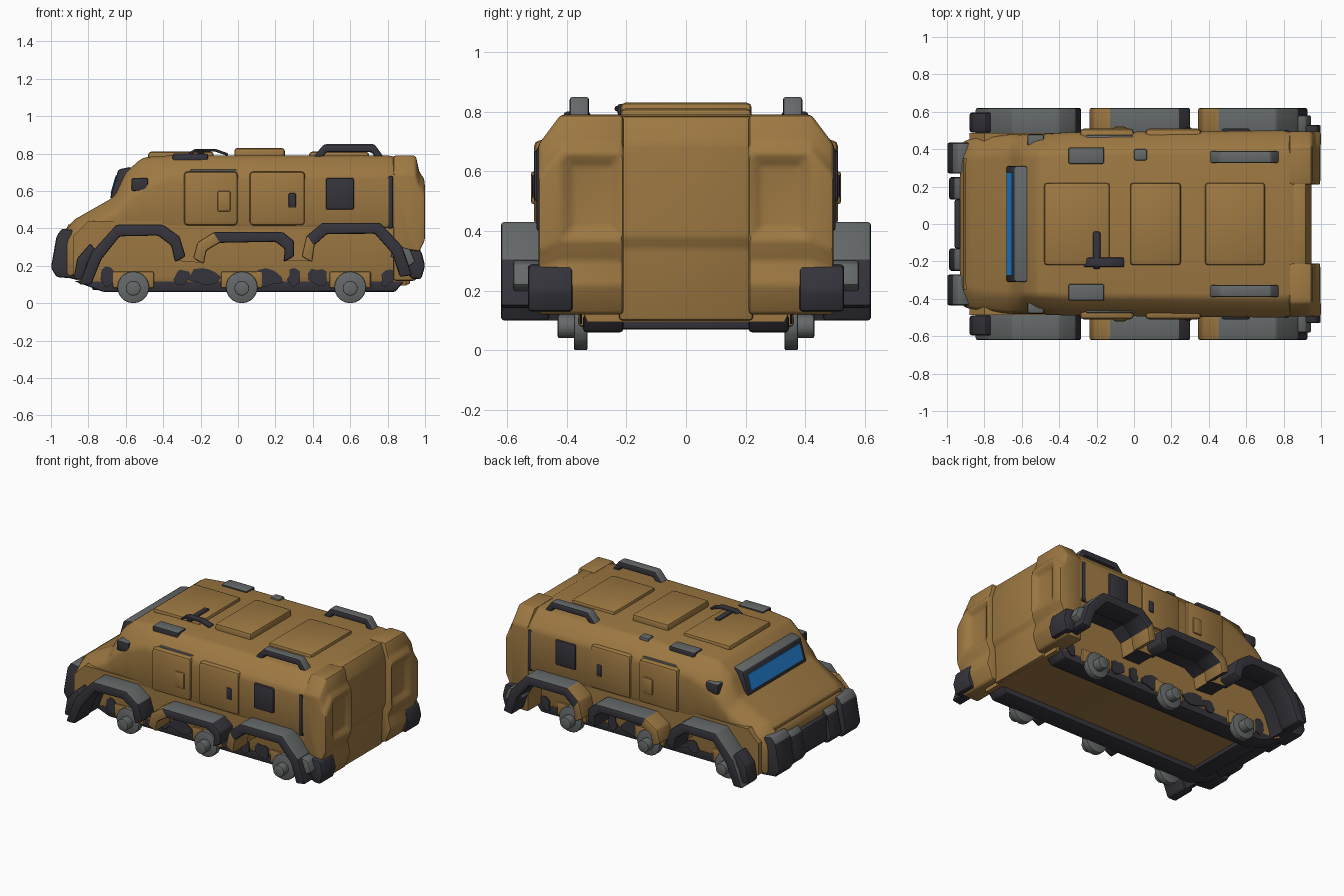
import bpy, bmesh, math, random
from mathutils import Vector

random.seed(4)
if "Cube" in bpy.data.objects:
    bpy.data.objects.remove(bpy.data.objects["Cube"])


def material(name, *rgb):
    m = bpy.data.materials.new(name)
    m.use_nodes = True
    m.diffuse_color = (*rgb, 1)
    m.node_tree.nodes["Principled BSDF"].inputs["Base Color"].default_value = (*rgb, 1)
    return m


MATS = [material("desert_tan", 0.34, 0.19, 0.055), material("dark_trim", 0.036, 0.034, 0.044),
        material("worn_grey", 0.13, 0.14, 0.14), material("blue_glass", 0.02, 0.27, 0.78)]
TAN, DARK, GREY, BLUE = range(len(MATS))


def grey_top(c, n):
    return GREY if n.z > 0.35 else DARK


def dark_below(c, n):
    return DARK if n.z < -0.3 else TAN


def loft(name, rings, paint=TAN, bevel=0.0, mirror=False, dent=None):
    """Skin closed rings of points, cap both ends, colour faces by rule, soften edges."""
    bm = bmesh.new()
    for side in ((1, -1) if mirror else (1,)):
        verts = [[bm.verts.new((x, y * side, z)) for x, y, z in ring] for ring in rings]
        count = len(verts[0])
        for a, b in zip(verts, verts[1:]):
            for i in range(count):
                j = (i + 1) % count
                bm.faces.new((a[i], a[j], b[j], b[i]))
        bm.faces.new(verts[0])
        bm.faces.new(verts[-1])
    bmesh.ops.recalc_face_normals(bm, faces=bm.faces[:])
    if dent:
        picked = [f for f in bm.faces if dent(f)]
        bmesh.ops.inset_individual(bm, faces=picked, thickness=0.06, depth=-0.03)
    bm.normal_update()
    for f in bm.faces:
        f.material_index = paint(f.calc_center_median(), f.normal) if callable(paint) else paint
    if bevel:
        edges = [e for e in bm.edges if e.calc_face_angle(0) > 0.3]
        bmesh.ops.bevel(bm, geom=edges, offset=bevel, segments=2, profile=0.5,
                        affect='EDGES', clamp_overlap=True, material=-1)
    mesh = bpy.data.meshes.new(name)
    bm.to_mesh(mesh)
    bm.free()
    for m in MATS:
        mesh.materials.append(m)
    ob = bpy.data.objects.new(name, mesh)
    bpy.context.collection.objects.link(ob)
    bpy.ops.object.select_all(action='DESELECT')
    ob.select_set(True)
    bpy.context.view_layer.objects.active = ob
    bpy.ops.object.shade_smooth_by_angle(angle=math.radians(35))


def prism(name, outline, depth, paint=TAN, bevel=0.012, mirror=True):
    """Extrude an x-z outline across the y range given by depth."""
    loft(name, [[(x, y, z) for x, z in outline] for y in depth], paint, bevel, mirror)


def box(name, across, depth, height, paint=TAN, bevel=0.01, mirror=True):
    (left, right), (low, high) = across, height
    prism(name, [(left, low), (right, low), (right, high), (left, high)], depth, paint, bevel, mirror)


def toward(point, centre, distance):
    p = Vector(point)
    return p + (Vector(centre) - p).normalized() * distance


def ribbon(name, path, centre, thick, depth, paint, mirror=True):
    """Bent strip: the path is its outer edge, thickened toward a centre."""
    near, far = depth
    rings = []
    for p in path:
        q = toward(p, centre, thick)
        rings.append([(p[0], near, p[1]), (p[0], far, p[1]), (q.x, far, q.y), (q.x, near, q.y)])
    loft(name, rings, paint, 0.01, mirror)


def round_outline(x, z, rx, rz, count, rough=0.0):
    points = []
    for i in range(count):
        angle, k = i * math.tau / count, 1 - random.uniform(0, rough)
        points.append((x + rx * k * math.cos(angle), z + rz * k * math.sin(angle)))
    return points


def arch(front_foot, front_top, rear_top, rear_foot):
    """Wheel arch path whose legs bow outward a little."""
    legs = [toward(Vector(foot).lerp(top, 0.5), (wheel, 0.1), -0.035)
            for foot, top, wheel in ((front_foot, front_top, rear_top[0]), (rear_foot, rear_top, front_top[0]))]
    return [front_foot, legs[0], front_top, rear_top, legs[1], rear_foot]


# Upper hull stations: x, shoulder height, roof height, half width
stations = [(-0.93, 0.32, 0.39, 0.43), (-0.87, 0.39, 0.45, 0.46), (-0.66, 0.49, 0.57, 0.48), (-0.6, 0.55, 0.7, 0.48),
            (-0.51, 0.62, 0.78, 0.48), (-0.36, 0.68, 0.79, 0.49), (0.8, 0.69, 0.79, 0.5), (0.92, 0.67, 0.77, 0.48)]
rings = []
for x, shoulder, roof, wide in stations:
    half = [(wide, 0.14 if x < -0.8 else 0.4), (wide, shoulder), (wide - 0.1, roof)]
    rings.append([(x, y, z) for y, z in half] + [(x, -y, z) for y, z in reversed(half)])
loft("upper_hull", rings, dark_below, 0.025)

# Wheel positions and the arches over them
WHEELS = (-0.56, 0.02, 0.6)
ARCHES = [arch((-0.85, 0.1), (-0.65, 0.42), (-0.4, 0.42), (-0.28, 0.25)),
          arch((-0.24, 0.24), (-0.13, 0.38), (0.24, 0.38), (0.3, 0.25)),
          arch((0.34, 0.25), (0.45, 0.43), (0.76, 0.43), (0.93, 0.15))]

# Side skirts, notched by the same arches
skirt = [(-0.88, 0.15), (-0.88, 0.36), (-0.8, 0.44), (0.94, 0.44), (0.94, 0.18)]
for wheel, path in reversed(list(zip(WHEELS, ARCHES))):
    skirt += [toward(p, (wheel, 0.1), 0.05) for p in reversed(path)]
prism("side_skirt", skirt, (0.33, 0.487), dark_below, 0)

# Fenders
def middle_paint(c, n):
    if c.x < -0.13 and n.z > -0.3:
        return TAN
    return grey_top(c, n) if c.x < 0.25 else DARK


def rear_paint(c, n):
    return TAN if c.x < 0.43 and (n.z > 0.1 or c.z < 0.29) else grey_top(c, n)


for name, path, wheel, paint in zip(("front_fender", "middle_fender", "rear_fender"), ARCHES, WHEELS,
                                    (grey_top, middle_paint, rear_paint)):
    ribbon(name, path, (wheel, 0.1), 0.065, (0.46, 0.62), paint)
ribbon("front_mudguard", [(-0.88, 0.13), (-0.86, 0.24), (-0.79, 0.32)], (-0.6, 0.1), 0.06, (0.49, 0.595), DARK)
ribbon("rear_fender_tip", [(0.84, 0.31), (0.92, 0.29), (0.95, 0.22)], (0.75, 0.1), 0.07, (0.49, 0.58), GREY)

# Lower hull, with dark sill rails beside the tan belly
levels = [(0.095, -0.76, 0.33), (0.14, -0.92, 0.35), (0.42, -0.91, 0.35)]
loft("lower_hull", [[(nose, -w, z), (0.9, -w, z), (0.9, w, z), (nose, w, z)] for z, nose, w in levels],
     lambda c, n: DARK if n.x < -0.1 and n.z < -0.3 else TAN)
prism("sill_rail", [(-0.88, 0.12), (-0.72, 0.06), (0.84, 0.06), (0.89, 0.12)], (0.21, 0.345), DARK)
box("front_sill", (-0.78, -0.66), (-0.23, 0.23), (0.07, 0.12), DARK, mirror=False)

# Worn dark patches on the lower hull
for x in (-0.7, -0.3, -0.18, 0.16, 0.3, 0.43, 0.8):
    outline = round_outline(x, 0.14, random.uniform(0.04, 0.1), 0.06, 11, 0.4)
    prism("worn_patch", outline, (0.348, 0.356), DARK, 0)

# Axle mounts and hubs
for x in WHEELS:
    box("axle_mount", (x - 0.11, x + 0.11), (0.25, 0.36), (0.08, 0.17))
    prism("wheel_hub", round_outline(x, 0.085, 0.085, 0.085, 20), (0.33, 0.375), GREY, 0.006)
    prism("hub_stub", round_outline(x, 0.08, 0.04, 0.04, 20), (0.36, 0.43), GREY, 0.006)

# Front bumper
guard = [(-0.88, 0.39), (-0.94, 0.4), (-0.97, 0.36), (-1, 0.19), (-0.97, 0.14), (-0.86, 0.13)]
prism("bumper_corner", guard, (0.27, 0.435), grey_top)
prism("bumper_guard", [(x + 0.01, z * 0.85 + 0.03) for x, z in guard], (0.13, 0.25), grey_top)
box("bumper_centre", (-0.96, -0.88), (-0.13, 0.13), (0.17, 0.34), DARK, mirror=False)

# Windshield, with the glass plate laid on the sloping frame
base, crown = Vector((-0.685, 0.56)), Vector((-0.64, 0.715))
prism("windshield_frame", [base, crown, (-0.57, 0.73), (-0.55, 0.56)], (-0.31, 0.31), grey_top, mirror=False)
low, high, sink = base.lerp(crown, 0.18), base.lerp(crown, 0.8), Vector((0.005, 0))
prism("windshield_glass", [low - sink, high - sink, high + sink, low + sink], (-0.275, 0.275), BLUE, 0, False)

# Roof hatches, pads and rails
for across, top in (((-0.48, -0.13), 0.81), ((-0.02, 0.25), 0.83), ((0.38, 0.7), 0.81)):
    box("roof_hatch", across, (-0.22, 0.22), (0.76, top), TAN, 0.016, False)
box("roof_pad", (-0.35, -0.16), (0.32, 0.41), (0.74, 0.8), grey_top)
box("roof_vent", (0, 0.07), (0.34, 0.4), (0.77, 0.8), GREY, mirror=False)
ribbon("roof_rail", [(0.4, 0.78), (0.46, 0.85), (0.73, 0.85), (0.78, 0.78)], (0.59, 0.45), 0.045, (0.325, 0.39), grey_top)
ribbon("roof_handle", [(-0.27, 0.8), (-0.23, 0.825), (-0.12, 0.825), (-0.05, 0.8)],
       (-0.17, 0.6), 0.014, (-0.23, -0.18), DARK, False)
box("handle_bracket", (-0.22, -0.18), (-0.24, -0.04), (0.8, 0.82), DARK, mirror=False)

# Side doors, vents and lamps
for across in ((-0.29, 0), (0.06, 0.36)):
    box("side_door", across, (0.44, 0.51), (0.415, 0.705), TAN, 0.022)
box("door_cap", (-0.26, 0), (0.435, 0.475), (0.69, 0.714), GREY)
box("door_latch", (0.27, 0.31), (0.5, 0.516), (0.51, 0.59), DARK)
box("door_handle", (-0.11, -0.04), (0.5, 0.52), (0.49, 0.6))
box("side_vent", (0.47, 0.62), (0.47, 0.51), (0.5, 0.67), DARK)
box("pillar_seam", (0.8, 0.83), (0.47, 0.502), (0.4, 0.68), DARK)
box("side_lamp", (-0.57, -0.48), (0.4, 0.478), (0.6, 0.67), grey_top)

# Rear pillars, centre panel and lower corners
pillar = [(0.83, 0.12), (0.83, 0.79), (0.95, 0.79), (0.97, 0.7), (1, 0.66), (1, 0.37), (0.97, 0.3), (0.99, 0.22), (0.95, 0.12)]
loft("rear_pillar", [[(x, y, 0.12 + (z - 0.12) * k) for x, z in pillar] for y, k in ((0.21, 1), (0.42, 1), (0.495, 0.85))],
     TAN, 0.014, True, dent=lambda f: f.normal.x > 0.95 and f.calc_area() > 0.04)
prism("rear_panel", [(0.85, 0.1), (0.92, 0.1), (0.93, 0.34), (0.95, 0.38), (0.95, 0.69), (0.92, 0.785), (0.85, 0.785)],
      (-0.225, 0.225), mirror=False)
prism("rear_corner_guard", [(0.88, 0.2), (0.93, 0.13), (0.98, 0.13), (1, 0.2), (0.98, 0.28), (0.9, 0.29)], (0.38, 0.53), DARK)
